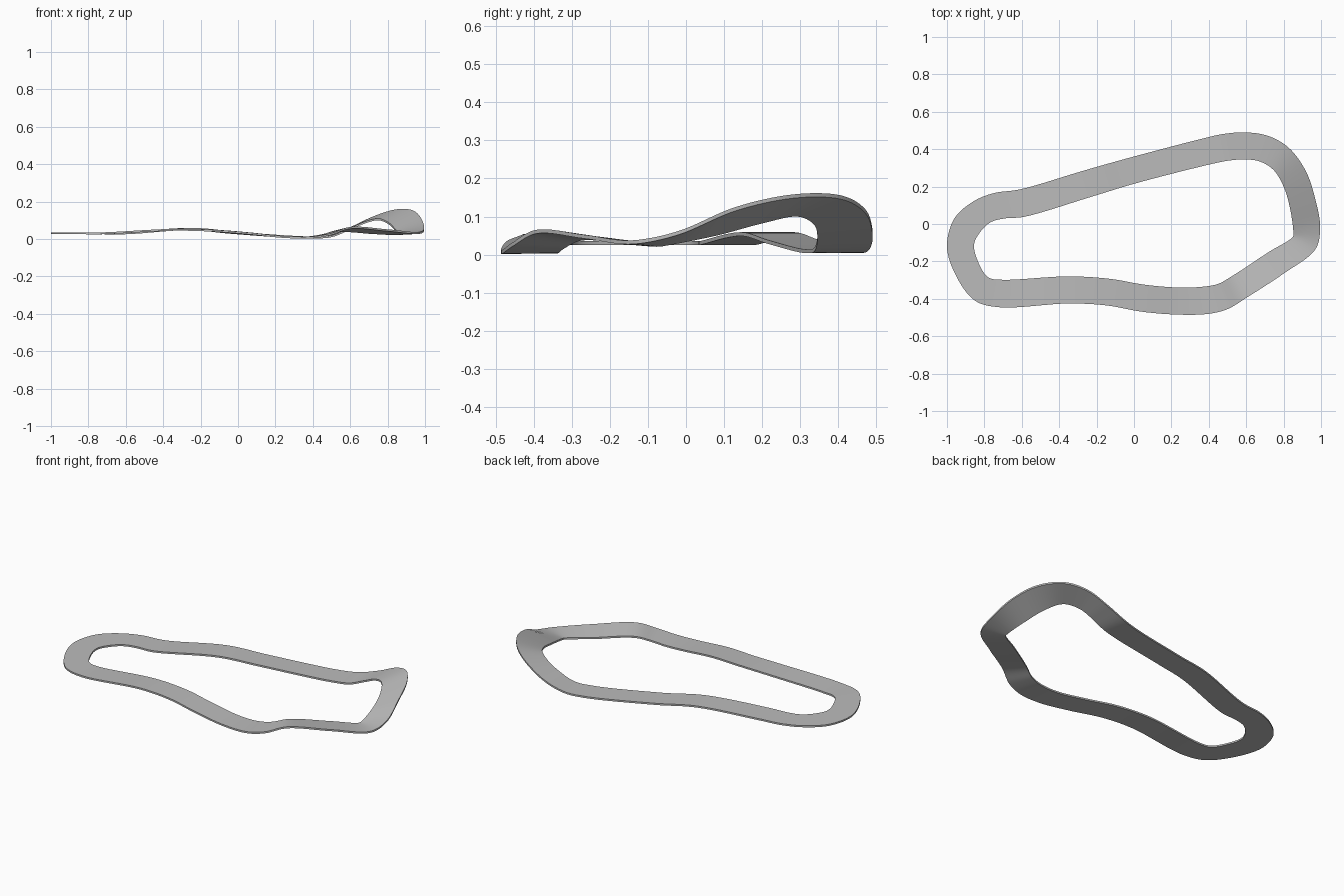
import bpy
import bmesh
from mathutils import Vector

if "Cube" in bpy.data.objects:
    bpy.data.objects.remove(bpy.data.objects["Cube"])

THICK = 0.01
STEPS = 8

# Height of the gently rolling stretches along x
HEIGHT = [(-1, .036), (-.6, .036), (-.25, .059), (0, .038), (.3, .014), (1, .014)]

# Cross stations: outer x, y then inner x, y (clockwise from the left end)
LEFT_BACK = [(-1, -.12, -.855, -.11), (-.96, .03, -.82, -.04), (-.86, .12, -.765, .01),
             (-.75, .165, -.69, .03), (-.61, .185, -.59, .038), (-.27, .285, -.23, .145),
             (-.04, .35, 0, .215), (.36, .455, .39, .315)]
# Banked stretches: outer x, y, z then inner x, y, z
BANKED = [(.47, .48, .022, .5, .338, .02), (.59, .49, .06, .59, .345, .055),
          (.72, .47, .12, .67, .335, .09), (.83, .405, .156, .745, .29, .11),
          (.92, .28, .158, .80, .2, .092), (.97, .13, .125, .835, .08, .06),
          (.995, -.02, .062, .852, -.05, .034), (.97, -.135, .038, .848, -.07, .031),
          (.8, -.265, .052, .72, -.15, .037), (.6, -.395, .065, .53, -.275, .047),
          (.5, -.455, .032, .45, -.32, .026)]
FRONT = [(.4, -.48, .37, -.335), (.25, -.485, .25, -.34), (.05, -.47, .06, -.325),
         (-.15, -.435, -.13, -.293), (-.35, -.425, -.35, -.28), (-.72, -.445, -.71, -.298),
         (-.85, -.41, -.78, -.285), (-.95, -.28, -.83, -.21)]


def height(x):
    for (x0, z0), (x1, z1) in zip(HEIGHT, HEIGHT[1:]):
        if x <= x1:
            t = max(0, (x - x0) / (x1 - x0))
            return z0 + (z1 - z0) * t * t * (3 - 2 * t)
    return HEIGHT[-1][1]


def rolling(rows):
    out = []
    for ox, oy, ix, iy in rows:
        z = height((ox + ix) / 2)
        out.append((Vector((ox, oy, z)), Vector((ix, iy, z))))
    return out


def smooth_loop(pts):
    """Closed centripetal spline through the points."""
    n, out = len(pts), []
    for i in range(n):
        p = [pts[(i + k - 1) % n] for k in range(4)]
        t = [0]
        for a, b in zip(p, p[1:]):
            t.append(t[-1] + max((b - a).length, 1e-4) ** 0.5)
        for s in range(STEPS):
            u = t[1] + (t[2] - t[1]) * s / STEPS
            q = p
            for level in (1, 2):
                q = [q[j].lerp(q[j + 1], (u - t[j]) / (t[j + level] - t[j]))
                     for j in range(len(q) - 1)]
            out.append(q[0].lerp(q[1], (u - t[1]) / (t[2] - t[1])))
    return out


stations = rolling(LEFT_BACK)
stations += [(Vector(r[:3]), Vector(r[3:])) for r in BANKED]
stations += rolling(FRONT)
outer = smooth_loop([s[0] for s in stations])
inner = smooth_loop([s[1] for s in stations])

# Closed ribbon with a thin rectangular section
bm = bmesh.new()
down = Vector((0, 0, -THICK))
rings = [[bm.verts.new(v) for v in (o, i, i + down, o + down)]
         for o, i in zip(outer, inner)]
for a, b in zip(rings, rings[1:] + rings[:1]):
    for k in range(4):
        m = (k + 1) % 4
        bm.faces.new((a[k], b[k], b[m], a[m]))
bmesh.ops.recalc_face_normals(bm, faces=bm.faces)
mesh = bpy.data.meshes.new("track_ribbon")
bm.to_mesh(mesh)
bm.free()

grey = bpy.data.materials.new("track_grey")
grey.diffuse_color = (0.5, 0.5, 0.5, 1)
grey.use_nodes = True
grey.node_tree.nodes["Principled BSDF"].inputs["Base Color"].default_value = grey.diffuse_color
mesh.materials.append(grey)
track = bpy.data.objects.new("track_ribbon", mesh)
bpy.context.collection.objects.link(track)
bpy.context.view_layer.objects.active = track
track.select_set(True)
bpy.ops.object.shade_smooth_by_angle()
